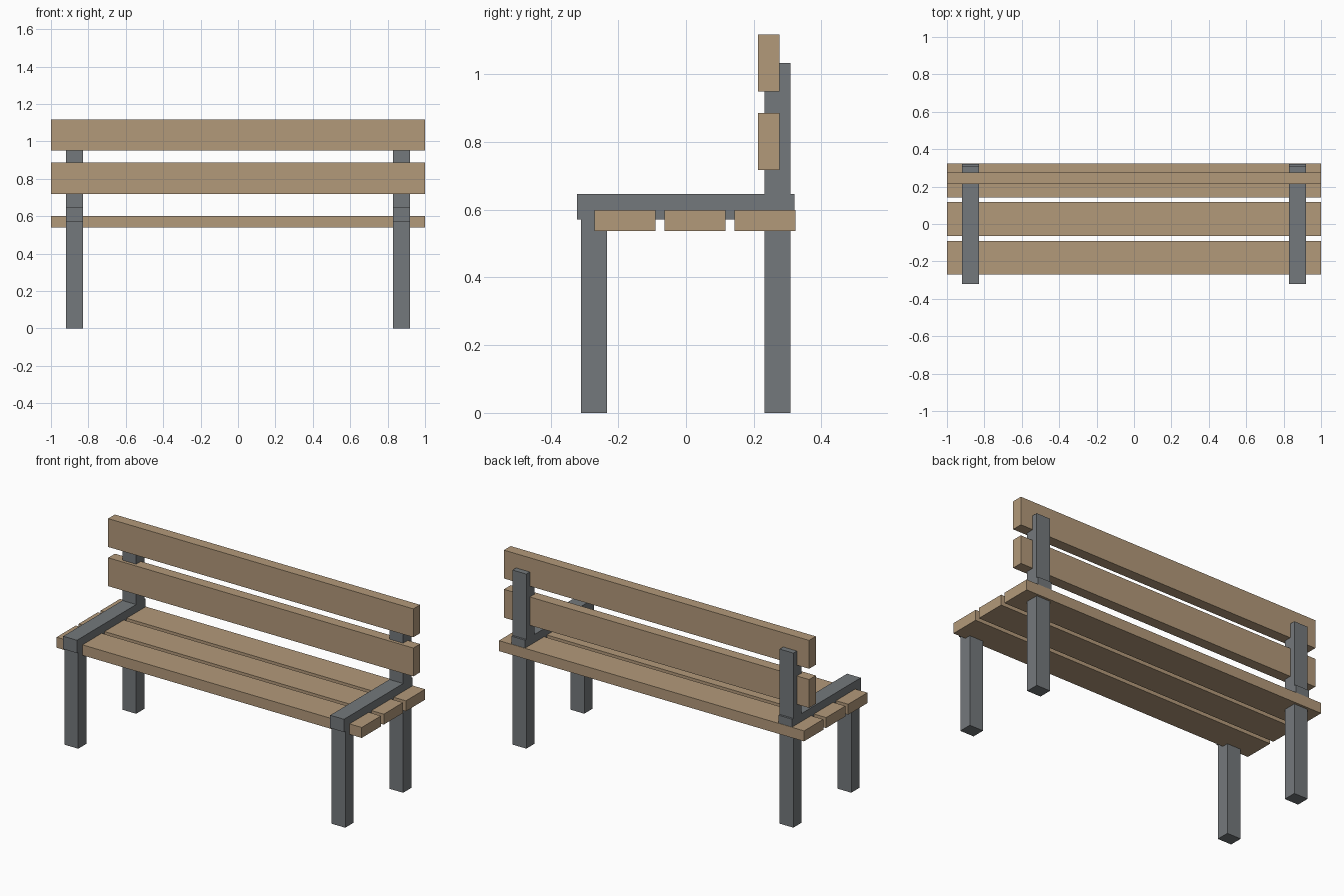
import bpy

cube = bpy.data.objects.get("Cube")
if cube:
    bpy.data.objects.remove(cube, do_unlink=True)


def material(name, rgb):
    mat = bpy.data.materials.new(name)
    mat.use_nodes = True
    colour = (*rgb, 1.0)
    mat.diffuse_color = colour
    mat.node_tree.nodes["Principled BSDF"].inputs["Base Color"].default_value = colour
    return mat


wood = material("tan_wood", (0.45, 0.32, 0.195))
metal = material("grey_metal", (0.175, 0.19, 0.20))


def box(name, x, y, z, mat):
    """Add a box from its (min, max) range along each axis."""
    ranges = (x, y, z)
    bpy.ops.mesh.primitive_cube_add(size=1, location=[(a + b) / 2 for a, b in ranges])
    obj = bpy.context.object
    obj.name = name
    obj.scale = [b - a for a, b in ranges]
    bpy.ops.object.transform_apply(location=False, rotation=False, scale=True)
    obj.data.materials.append(mat)
    return obj


# Side frames: front leg, tall back post and the rail over the seat boards
for side, sign in (("left", 1), ("right", -1)):
    x = sorted((sign * 0.83, sign * 0.92))
    box(f"{side}_front_leg", x, (-0.31, -0.233), (0, 0.60), metal)
    box(f"{side}_back_post", x, (0.232, 0.309), (0, 1.034), metal)
    box(f"{side}_seat_rail", x, (-0.322, 0.321), (0.571, 0.647), metal)

# Seat boards
full_width = (-1, 1)
for i in range(3):
    front = -0.27 + i * 0.2065
    box(f"seat_board_{i + 1}", full_width, (front, front + 0.18), (0.538, 0.60), wood)

# Backrest boards
for i in range(2):
    bottom = 0.718 + i * 0.232
    box(f"back_board_{i + 1}", full_width, (0.213, 0.276), (bottom, bottom + 0.168), wood)
